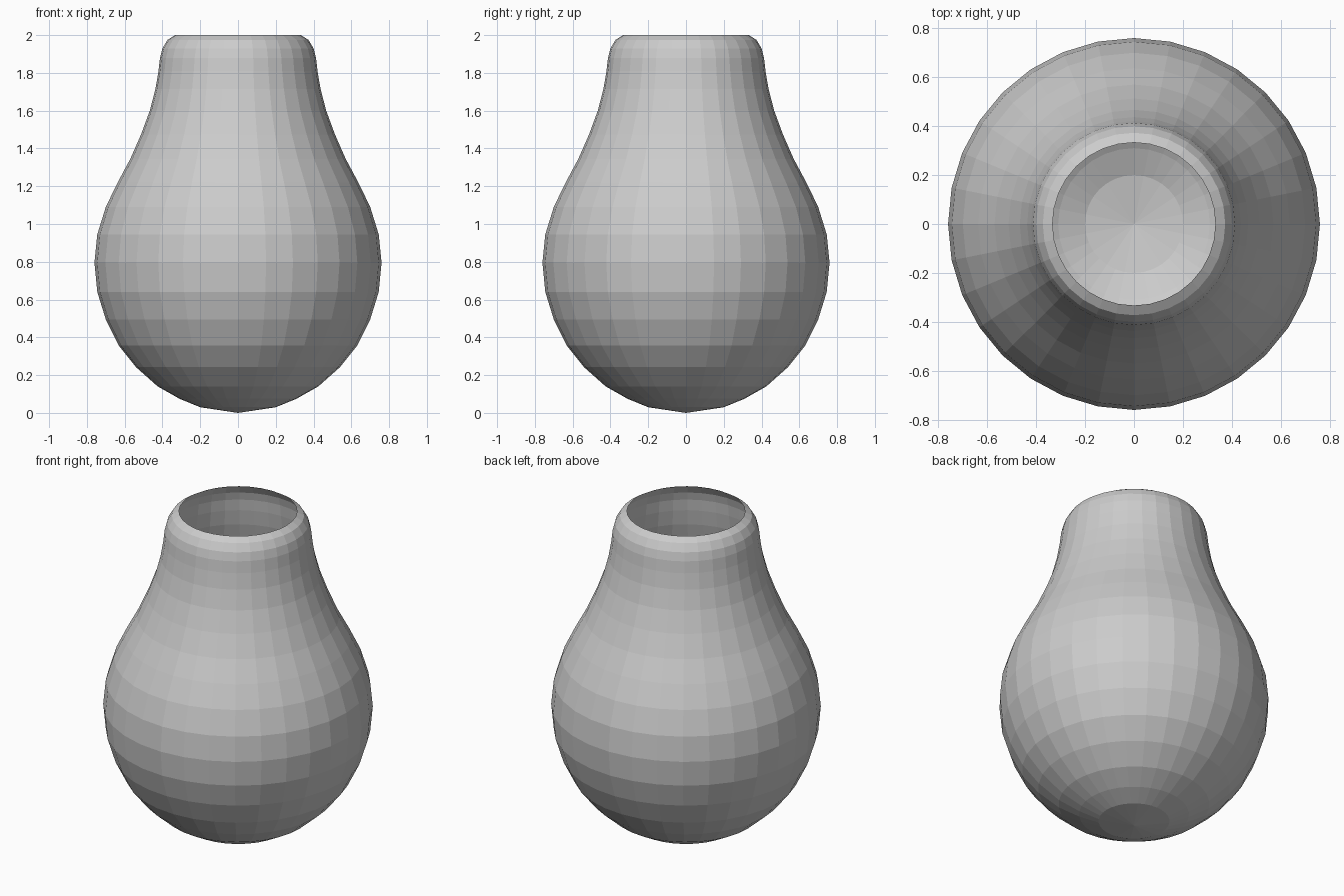
import bpy, bmesh
from math import cos, sin, pi

if "Cube" in bpy.data.objects:
    bpy.data.objects.remove(bpy.data.objects["Cube"])

SIDES = 32
# Outer profile (radius, height) from base to rim
PROFILE = [(0.20, 0.03), (0.31, 0.075), (0.425, 0.14), (0.54, 0.242), (0.632, 0.357),
           (0.70, 0.495), (0.745, 0.64), (0.76, 0.795), (0.745, 0.945), (0.70, 1.09),
           (0.637, 1.22), (0.57, 1.345), (0.513, 1.475), (0.467, 1.60), (0.437, 1.715),
           (0.421, 1.81), (0.413, 1.88), (0.40, 1.93), (0.373, 1.975), (0.333, 2.0)]

bm = bmesh.new()

# Thin open body, turned around z
rings = [[bm.verts.new((r * cos(2 * pi * i / SIDES), r * sin(2 * pi * i / SIDES), z))
          for i in range(SIDES)] for r, z in PROFILE]
for low, high in zip(rings, rings[1:]):
    for i in range(SIDES):
        j = (i + 1) % SIDES
        bm.faces.new((low[i], low[j], high[j], high[i]))

# Base closed with kite-shaped faces meeting at the centre
base = rings[0]
centre = bm.verts.new((0, 0, 0))
for i in range(0, SIDES, 2):
    bm.faces.new((centre, base[(i + 1) % SIDES], base[i], base[i - 1]))

mesh = bpy.data.meshes.new("vase")
bm.to_mesh(mesh)
bm.free()
vase = bpy.data.objects.new("vase", mesh)
bpy.context.collection.objects.link(vase)
